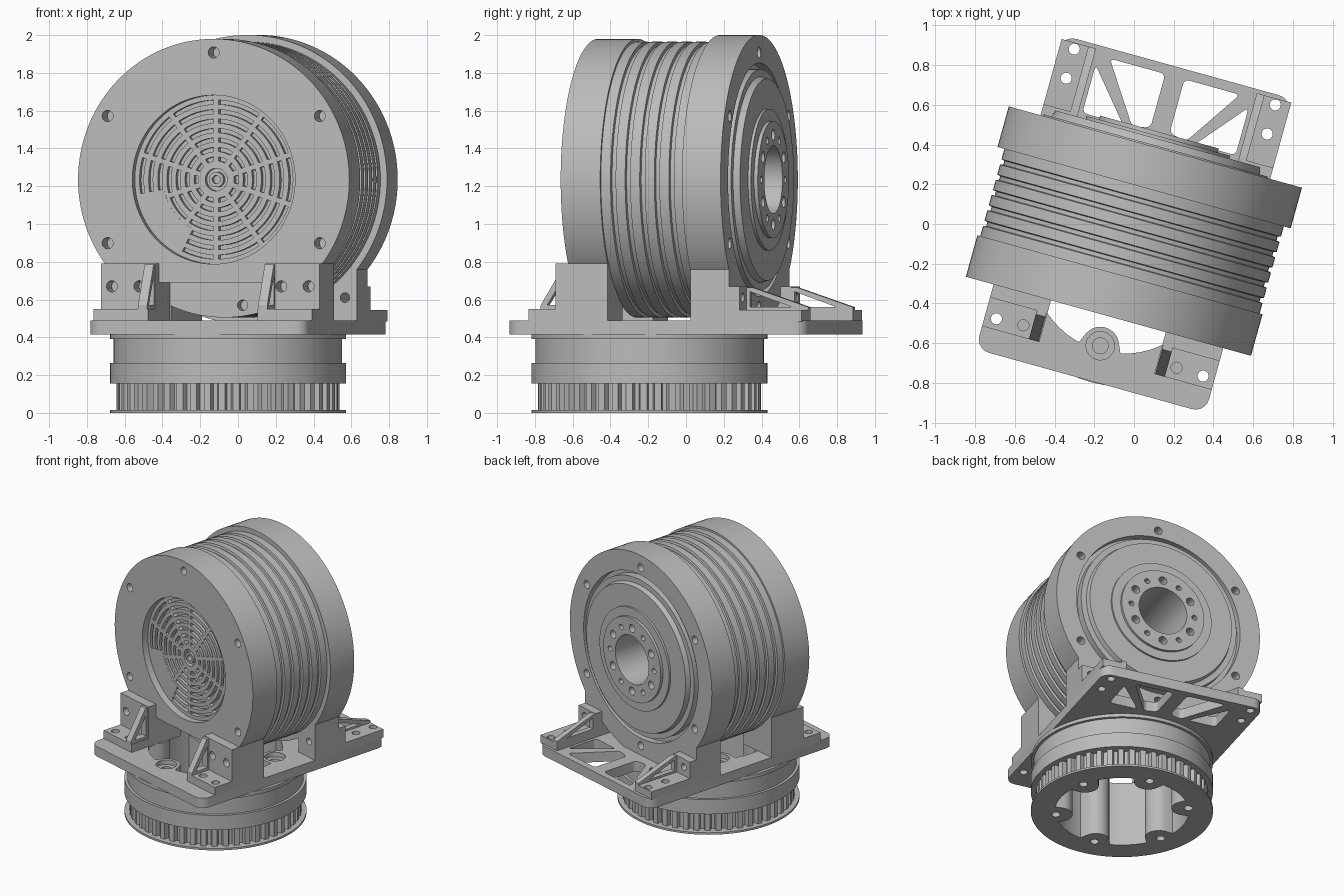
import bpy, bmesh
from math import sin, cos, pi, sqrt, radians
from mathutils import Matrix

if "Cube" in bpy.data.objects:
    bpy.data.objects.remove(bpy.data.objects["Cube"])

TURN = radians(-15.5)   # whole assembly is turned about z
AXIS_Z = 1.235          # height of the drum axis
PULLEY_Y = -0.2         # pulley centre
SCREW_R = 0.436         # pulley screw circle
parts = []

grey = bpy.data.materials.new("machined_grey")
grey.use_nodes = True
grey.diffuse_color = (0.5, 0.5, 0.5, 1)
grey.node_tree.nodes["Principled BSDF"].inputs["Base Color"].default_value = (0.5, 0.5, 0.5, 1)


def finish(name, bm):
    bmesh.ops.recalc_face_normals(bm, faces=bm.faces)
    mesh = bpy.data.meshes.new(name)
    bm.to_mesh(mesh)
    bm.free()
    mesh.materials.append(grey)
    obj = bpy.data.objects.new(name, mesh)
    bpy.context.collection.objects.link(obj)
    parts.append(obj)
    return obj


def prism(name, polys, axis, lo, hi, rounding=0):
    """Extrude outlines along an axis, optionally rounding their corners."""
    place = {"X": lambda u, v, a: (a, u, v), "Y": lambda u, v, a: (u, a, v),
             "Z": lambda u, v, a: (u, v, a)}[axis]
    bm = bmesh.new()
    for poly in polys:
        low = [bm.verts.new(place(u, v, lo)) for u, v in poly]
        high = [bm.verts.new(place(u, v, hi)) for u, v in poly]
        bm.faces.new(low)
        bm.faces.new(high)
        sides = []
        for i in range(len(poly)):
            bm.faces.new((low[i - 1], low[i], high[i], high[i - 1]))
            sides.append(bm.edges.get((low[i], high[i])))
        if rounding:
            bmesh.ops.bevel(bm, geom=sides, offset=rounding, segments=5,
                            profile=0.5, affect="EDGES")
    return finish(name, bm)


def lathe(name, loops, axis, steps=128):
    """Spin closed (radius, position) loops about the drum (Y) or pulley (Z) axis."""
    bm = bmesh.new()
    for loop in loops:
        rings = []
        for s in range(steps):
            c, d = cos(2 * pi * s / steps), sin(2 * pi * s / steps)
            rings.append([bm.verts.new((r * c, a, AXIS_Z + r * d) if axis == "Y"
                                       else (r * c, PULLEY_Y + r * d, a)) for r, a in loop])
        for s in range(steps):
            p, q = rings[s - 1], rings[s]
            for i in range(len(loop)):
                if loop[i - 1][0] or loop[i][0]:
                    bm.faces.new((p[i - 1], p[i], q[i], q[i - 1]))
    bmesh.ops.remove_doubles(bm, verts=bm.verts, dist=1e-5)
    return finish(name, bm)


def cut(target, polys, axis, lo, hi, rounding=0):
    cutter = prism("cutter", polys, axis, lo, hi, rounding)
    parts.remove(cutter)
    mod = target.modifiers.new("cut", "BOOLEAN")
    mod.operation, mod.solver, mod.object = "DIFFERENCE", "EXACT", cutter
    bpy.context.view_layer.objects.active = target
    bpy.ops.object.modifier_apply(modifier=mod.name)
    bpy.data.objects.remove(cutter)


def rect(u0, u1, v0, v1):
    return [(u0, v0), (u1, v0), (u1, v1), (u0, v1)]


def circle(u, v, r, n=20):
    return [(u + r * cos(2 * pi * i / n), v + r * sin(2 * pi * i / n)) for i in range(n)]


def hole_ring(u, v, ring, r, count, start):
    return [circle(u + ring * cos(start + 2 * pi * k / count),
                   v + ring * sin(start + 2 * pi * k / count), r) for k in range(count)]


def flip(poly, s):
    return [(u * s, v) for u, v in poly]


# Bore outline: a circle with six screw bosses bulging inward
def bore(radius=0.46, boss=0.095, steps=264):
    pts = []
    for i in range(steps):
        t = 2 * pi * i / steps
        phi = (t - pi / 2 + pi / 6) % (pi / 3) - pi / 6
        under = boss ** 2 - (SCREW_R * sin(phi)) ** 2
        r = min(radius, SCREW_R * cos(phi) - sqrt(under)) if under > 0 else radius
        pts.append((r * cos(t), PULLEY_Y + r * sin(t)))
    return pts


# Belt pulley: rims, toothed band and collar
TEETH = 48
gear = []
for k in range(TEETH):
    for off, r in ((0, 0.557), (0.3, 0.557), (0.42, 0.59), (0.88, 0.59)):
        t = 2 * pi * (k + off) / TEETH
        gear.append((r * cos(t), PULLEY_Y + r * sin(t)))
lower_rim = lathe("pulley_lower_rim", [[(0, 0), (0.625, 0), (0.625, 0.015), (0, 0.015)]], "Z")
teeth = prism("pulley_teeth", [gear], "Z", 0.01, 0.16)
collar = lathe("pulley_collar", [[(0, 0.155), (0.625, 0.155), (0.625, 0.265), (0.605, 0.265),
               (0.605, 0.39), (0.625, 0.39), (0.625, 0.418), (0, 0.418)]], "Z")
screws = hole_ring(0, PULLEY_Y, SCREW_R + 0.02, 0.03, 6, pi / 2)
for part in (lower_rim, teeth, collar):
    cut(part, [bore()], "Z", -0.1, 0.6)
for part in (lower_rim, teeth):
    cut(part, screws, "Z", -0.1, 0.12)

# Base plate with bore, lightening windows and countersunk holes
plate = prism("base_plate", [rect(-0.6, 0.6, -0.82, 0.82)], "Z", 0.415, 0.49, 0.07)
cut(plate, [bore()], "Z", 0.3, 0.6)
windows = []
for s in (-1, 1):
    windows.append(flip([(0.34, 0.77), (0.05, 0.77), (0.05, 0.49), (0.14, 0.47)], s))
    windows.append(flip([(0.4, 0.72), (0.4, 0.47), (0.19, 0.47)], s))
cut(plate, windows, "Z", 0.3, 0.6, 0.025)
cut(plate, hole_ring(0, PULLEY_Y, SCREW_R, 0.04, 6, pi / 2), "Z", 0.3, 0.6)
cut(plate, hole_ring(0, PULLEY_Y, SCREW_R, 0.072, 6, pi / 2), "Z", 0.455, 0.6)
mounts = [circle(s * u, v, 0.028) for s in (-1, 1)
          for u, v in ((0.54, -0.645), (0.525, 0.616), (0.525, 0.768))]
cut(plate, mounts, "Z", 0.3, 0.6)

# Drum body: ribbed shell, stepped output face and blind hub bore
outer = [(0.46, -0.4), (0.46, -0.27), (0.73, -0.27)]
for k in range(5):
    a = -0.2 + 0.08 * k
    outer += [(0.73, a - 0.012), (0.714, a - 0.008), (0.714, a + 0.012), (0.73, a + 0.016)]
outer += [(0.73, 0.2), (0.63, 0.2), (0.63, 0.35), (0.585, 0.35), (0.585, 0.41), (0.545, 0.41),
          (0.535, 0.445), (0.375, 0.445), (0.375, 0.46), (0.31, 0.46), (0.31, 0.48),
          (0.18, 0.48), (0.18, -0.3), (0, -0.3), (0, -0.4)]
drum = lathe("drum_body", [outer], "Y")
cut(drum, hole_ring(0, AXIS_Z, 0.237, 0.03, 6, pi / 6), "Y", 0.38, 0.6)
cut(drum, hole_ring(0, AXIS_Z, 0.237, 0.02, 6, 0), "Y", 0.38, 0.6)
cut(drum, [circle(0.1, 0.57, 0.028)], "Y", -0.4, -0.2)

# Clamping flanges with bolt circles
front = lathe("front_flange", [[(0.447, -0.482), (0.745, -0.482), (0.745, -0.265),
                                (0.447, -0.265)]], "Y")
cut(front, [rect(-0.59, 0.59, 0.3, 0.69)], "Y", -0.7, -0.1)
cut(front, hole_ring(0, AXIS_Z, 0.673, 0.03, 6, pi / 2), "Y", -0.6, -0.38)
back = lathe("back_flange", [[(0.617, 0.19), (0.766, 0.19), (0.766, 0.402), (0.617, 0.402)]], "Y")
cut(back, [rect(-0.6, 0.6, 0.2, 0.48)], "Y", 0.1, 0.6)
cut(back, hole_ring(0, AXIS_Z, 0.673, 0.03, 6, pi / 2), "Y", 0.3, 0.6)

# Vent grille: concentric ribs, spokes and a blank sector
FACE, FLOOR = -0.432, -0.395
edges = [0.022, 0.04, 0.06] + [0.11 + 0.05 * k + w for k in range(7) for w in (-0.011, 0.011)] + [0.455]
edges = [0.01] + edges[1:] if len(edges) % 2 else edges
lathe("vent_rings", [[(r0, FACE), (r1, FACE), (r1, FLOOR), (r0, FLOOR)]
                     for r0, r1 in zip(edges[::2], edges[1::2])], "Y", 96)
spokes = []
for k in range(10):
    t = pi / 2 + k * pi / 5
    c, d = cos(t), sin(t)
    spokes.append([(r * c - w * d, AXIS_Z + r * d + w * c)
                   for r, w in ((0.07, -0.014), (0.45, -0.014), (0.45, 0.014), (0.07, 0.014))])
prism("vent_spokes", spokes, "Y", FACE, FLOOR)
arc = [radians(190 + 6 * i) for i in range(10)]
blank = [(r * cos(t), AXIS_Z + r * sin(t)) for r, run in ((0.45, arc), (0.29, arc[::-1])) for t in run]
prism("vent_blank", [blank], "Y", FACE - 0.001, FLOOR)

# Brackets on both sides: upright block, foot pad and open gusset
for side, s in (("right", -1), ("left", 1)):
    def span(a, b):
        return sorted((s * a, s * b))
    x0, x1 = span(0.3, 0.6)
    block = prism(f"{side}_front_block", [rect(x0, x1, 0.485, 0.79)], "Y", -0.55, -0.265)
    cut(block, [circle(s * u, 0.67, 0.03) for u in (0.39, 0.54)], "Y", -0.7, -0.45)
    pad = prism(f"{side}_front_pad", [rect(x0, x1, -0.7, -0.54)], "Z", 0.485, 0.55)
    cut(pad, [circle(s * 0.54, -0.645, 0.028)], "Z", 0.3, 0.6)
    cut(pad, [circle(s * 0.4, -0.64, 0.028)], "Z", 0.51, 0.6)
    gusset = prism(f"{side}_front_gusset", [[(-0.545, 0.54), (-0.7, 0.54), (-0.7, 0.57),
                   (-0.57, 0.785), (-0.545, 0.785)]], "X", *span(0.305, 0.355))
    cut(gusset, [[(-0.565, 0.57), (-0.665, 0.57), (-0.565, 0.73)]], "X", -1, 1)

    x0, x1 = span(0.42, 0.6)
    block = prism(f"{side}_back_block", [rect(x0, x1, 0.485, 0.76)], "Y", 0.19, 0.402)
    step = prism(f"{side}_back_step", [rect(x0, x1, 0.485, 0.67)], "Y", 0.395, 0.46)
    for part in (block, step):
        cut(part, [circle(s * 0.535, 0.61, 0.026)], "Y", 0.1, 0.6)
    pad = prism(f"{side}_back_pad", [rect(x0, x1, 0.45, 0.8)], "Z", 0.485, 0.545)
    cut(pad, [circle(s * 0.525, v, 0.028) for v in (0.616, 0.768)], "Z", 0.3, 0.6)
    gusset = prism(f"{side}_back_gusset", [[(0.455, 0.54), (0.8, 0.54), (0.8, 0.56),
                   (0.49, 0.665), (0.455, 0.665)]], "X", *span(0.42, 0.46))
    cut(gusset, [[(0.48, 0.56), (0.71, 0.56), (0.48, 0.642)]], "X", -1, 1)

# Turn the assembly and smooth the curved faces
bpy.ops.object.select_all(action="DESELECT")
for obj in parts:
    obj.data.transform(Matrix.Rotation(TURN, 4, "Z"))
    obj.select_set(True)
bpy.context.view_layer.objects.active = parts[0]
bpy.ops.object.shade_smooth_by_angle(angle=radians(30))
